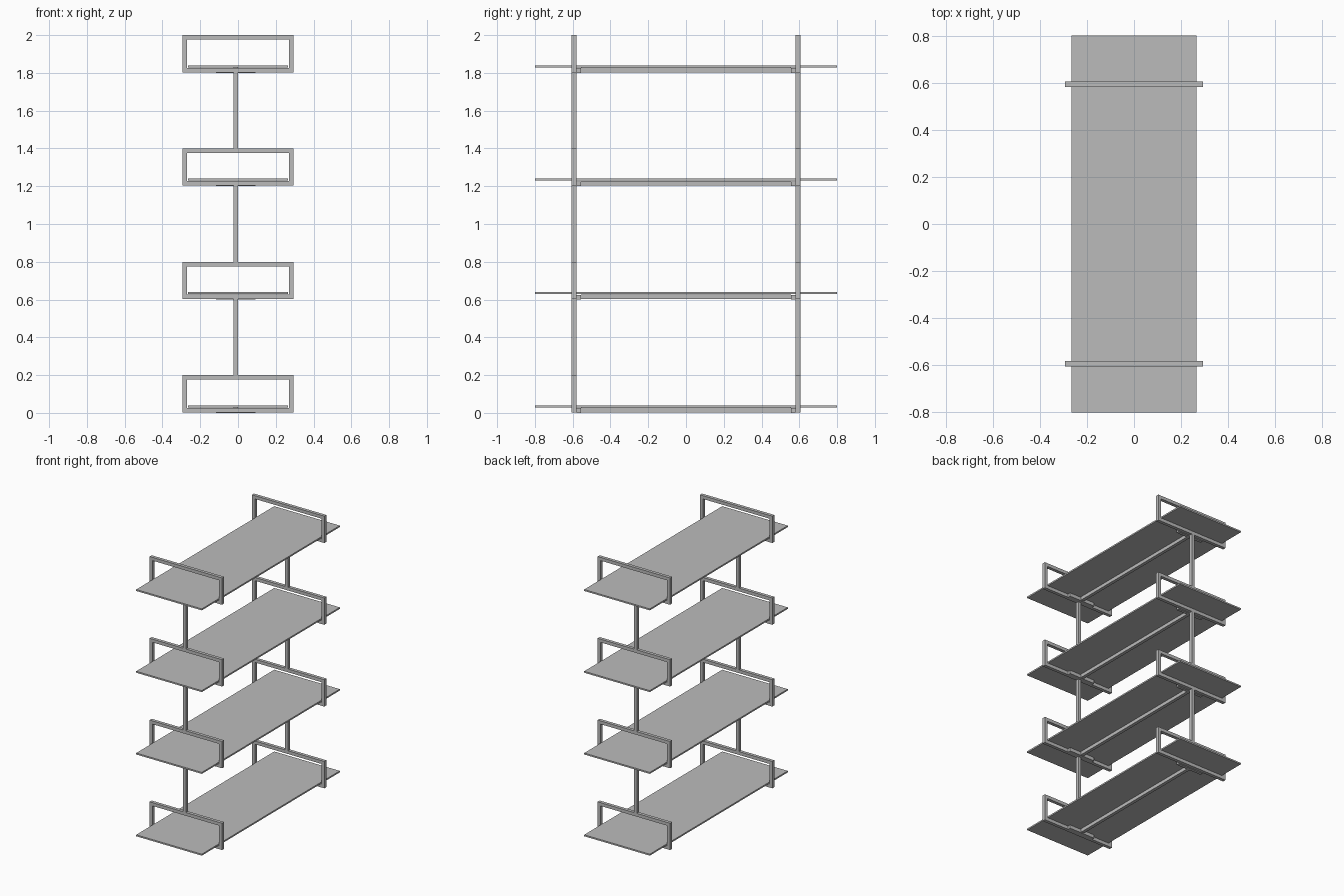
import bpy
import bmesh

cube = bpy.data.objects.get("Cube")
if cube:
    bpy.data.objects.remove(cube, do_unlink=True)

grey = bpy.data.materials.new("plain_grey")
grey.use_nodes = True
COLOUR = (0.5, 0.5, 0.5, 1)
grey.diffuse_color = COLOUR
grey.node_tree.nodes["Principled BSDF"].inputs["Base Color"].default_value = COLOUR

LEVELS = 4
SPACING = 0.6
TUBE = 0.024
FRAME_IN, FRAME_OUT = 0.581, 0.605
POST_X = -0.012


def finish(name, bm):
    bmesh.ops.recalc_face_normals(bm, faces=bm.faces)
    mesh = bpy.data.meshes.new(name)
    bm.to_mesh(mesh)
    bm.free()
    mesh.materials.append(grey)
    obj = bpy.data.objects.new(name, mesh)
    bpy.context.collection.objects.link(obj)
    return obj


def box(name, x, y, z):
    """Box from (min, max) pairs on each axis."""
    bm = bmesh.new()
    bmesh.ops.create_cube(bm, size=1)
    for v in bm.verts:
        v.co = [lo + (c + 0.5) * (hi - lo) for c, (lo, hi) in zip(v.co, (x, y, z))]
    return finish(name, bm)


def ring(name, half_w, y, z, t):
    """Rectangular tube loop standing across the shelf."""
    bm = bmesh.new()

    def loop(inset, depth):
        w, lo, hi = half_w - inset, z[0] + inset, z[1] - inset
        return [bm.verts.new((px, depth, pz))
                for px, pz in ((-w, lo), (w, lo), (w, hi), (-w, hi))]

    loops = [loop(0, y[0]), loop(0, y[1]), loop(t, y[1]), loop(t, y[0])]
    for a, b in zip(loops, loops[1:] + loops[:1]):
        for i in range(4):
            j = (i + 1) % 4
            bm.faces.new((a[i], a[j], b[j], b[i]))
    return finish(name, bm)


def span(side, near, far):
    return tuple(sorted((side * near, side * far)))


post_span = (POST_X - TUBE / 2, POST_X + TUBE / 2)
for level in range(LEVELS):
    base = level * SPACING + 0.003
    top = level * SPACING + 0.2
    # Shelf board and the beam beneath it
    box(f"shelf_{level}", (-0.266, 0.266), (-0.8, 0.8), (base + 0.026, base + 0.037))
    box(f"beam_{level}", post_span, (-0.556, 0.556), (base, base + 0.025))
    for side, label in ((-1, "front"), (1, "back")):
        # End frame, bracket joining it to the beam, and post to the next level
        y = span(side, FRAME_IN, FRAME_OUT)
        ring(f"{label}_frame_{level}", 0.294, y, (base, top), TUBE)
        box(f"{label}_bracket_{level}", (-0.117, 0.093),
            span(side, 0.556, FRAME_IN - 0.002), (base - 0.003, base + 0.022))
        if level < LEVELS - 1:
            box(f"{label}_post_{level}", post_span, y, (top, base + SPACING))
